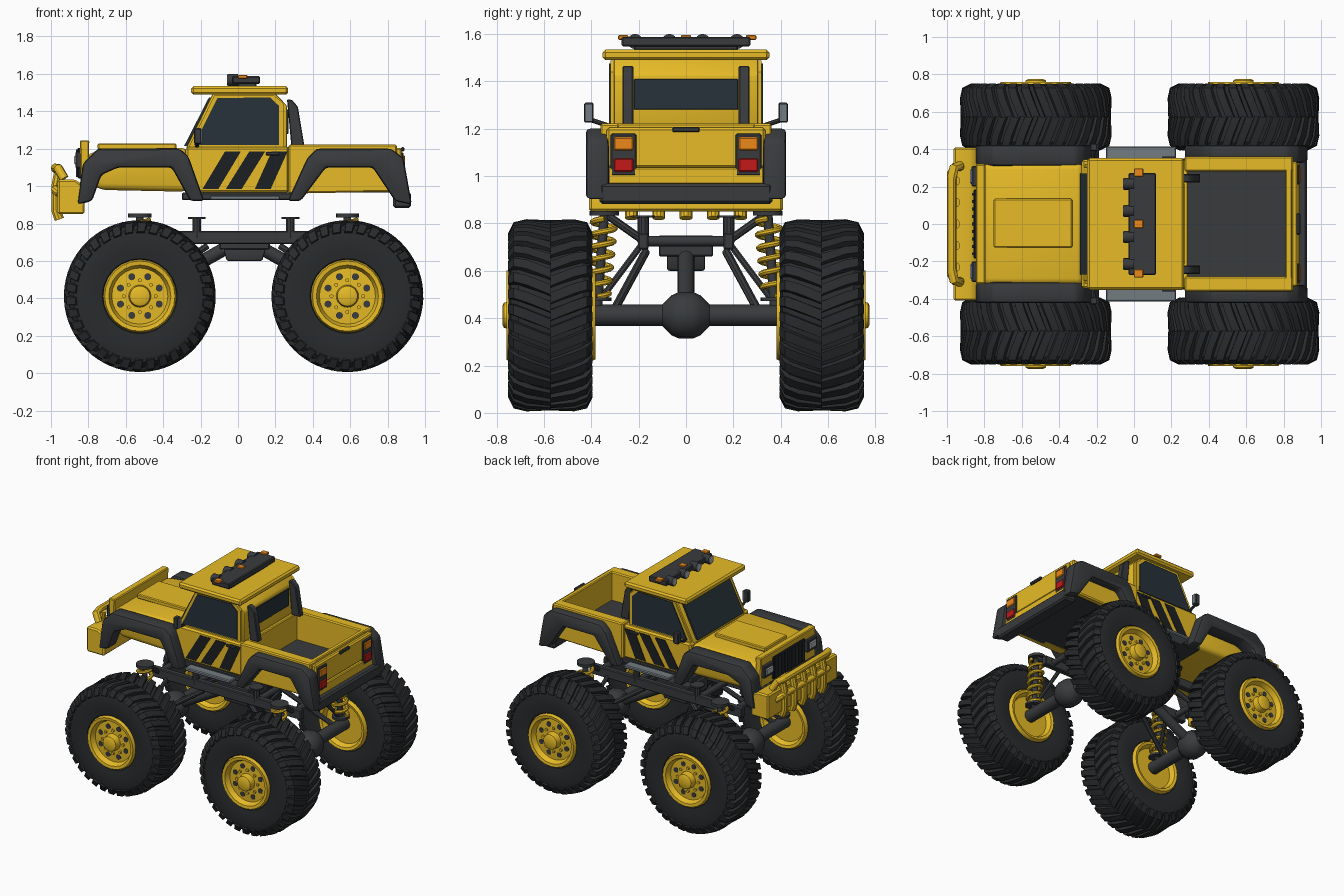
import bpy, bmesh, math
from mathutils import Vector

if "Cube" in bpy.data.objects:
    bpy.data.objects.remove(bpy.data.objects["Cube"])

def mat(name, c):
    m = bpy.data.materials.new(name)
    m.diffuse_color = (*c, 1)
    m.use_nodes = True
    m.node_tree.nodes["Principled BSDF"].inputs["Base Color"].default_value = m.diffuse_color
    return m

YEL = mat("yellow_paint", (0.80, 0.50, 0.02))
DRK = mat("dark_plastic", (0.040, 0.043, 0.047))
RUB = mat("rubber", (0.022, 0.024, 0.026))
GLS = mat("glass", (0.02, 0.032, 0.042))
BLK = mat("black_stripe", (0.012, 0.014, 0.016))
GRY = mat("grey_metal", (0.17, 0.20, 0.22))
ORG = mat("orange_lens", (0.85, 0.25, 0.01))
RED = mat("red_lens", (0.55, 0.01, 0.01))
WHT = mat("clear_lens", (0.45, 0.48, 0.5))

def finish(name, bm, m, bevel=0, seg=2):
    bmesh.ops.recalc_face_normals(bm, faces=bm.faces)
    if bevel:
        edges = [e for e in bm.edges if e.calc_face_angle(0) > 0.3]
        bmesh.ops.bevel(bm, geom=edges, offset=bevel, segments=seg, affect='EDGES', profile=0.5)
    me = bpy.data.meshes.new(name)
    bm.to_mesh(me)
    bm.free()
    me.materials.append(m)
    ob = bpy.data.objects.new(name, me)
    bpy.context.collection.objects.link(ob)
    return ob

def prism(name, pts, y0, y1, m, bevel=0, seg=2):
    """Extrude an (x, z) outline from y0 to y1."""
    bm = bmesh.new()
    f = bm.faces.new([bm.verts.new((x, y0, z)) for x, z in pts])
    g = bmesh.ops.extrude_face_region(bm, geom=[f])["geom"]
    bmesh.ops.translate(bm, vec=(0, y1 - y0, 0), verts=[v for v in g if isinstance(v, bmesh.types.BMVert)])
    return finish(name, bm, m, bevel, seg)

def box(name, x0, x1, y0, y1, z0, z1, m, bevel=0.006):
    return prism(name, [(x0, z0), (x1, z0), (x1, z1), (x0, z1)], y0, y1, m, bevel, 1)

def rod(name, a, b, r, m, sides=12, r2=None):
    a, b = Vector(a), Vector(b)
    bm = bmesh.new()
    bmesh.ops.create_cone(bm, cap_ends=True, segments=sides, radius1=r, radius2=r if r2 is None else r2, depth=(b - a).length)
    bm.transform((b - a).to_track_quat('Z', 'Y').to_matrix().to_4x4())
    bmesh.ops.translate(bm, vec=(a + b) / 2, verts=bm.verts)
    return finish(name, bm, m)

def tube(name, pts, r, m, res=3):
    cu = bpy.data.curves.new(name, 'CURVE')
    cu.dimensions = '3D'
    cu.bevel_depth, cu.bevel_resolution, cu.use_fill_caps = r, res, True
    sp = cu.splines.new('POLY')
    sp.points.add(len(pts) - 1)
    for p, c in zip(sp.points, pts):
        p.co = (*c, 1)
    tmp = bpy.data.objects.new(name, cu)
    me = bpy.data.meshes.new_from_object(tmp)
    bpy.data.objects.remove(tmp)
    me.materials.clear()
    me.materials.append(m)
    ob = bpy.data.objects.new(name, me)
    bpy.context.collection.objects.link(ob)
    return ob

def lathe(name, prof, loc, s, m, n=40, closed=False):
    """Turn an (r, y) profile around the axle; s flips it to either side."""
    bm = bmesh.new()
    rings = [[bm.verts.new((loc[0] + r * math.cos(2 * math.pi * i / n), loc[1] + s * y,
              loc[2] + r * math.sin(2 * math.pi * i / n))) for i in range(n)] for r, y in prof]
    for k in range(len(prof) if closed else len(prof) - 1):
        p, q = rings[k], rings[(k + 1) % len(prof)]
        for i in range(n):
            bm.faces.new((p[i], p[(i + 1) % n], q[(i + 1) % n], q[i]))
    if not closed:
        bm.faces.new(rings[0])
        bm.faces.new(rings[-1])
    return finish(name, bm, m)

def tread(name, loc, s, n=34):
    """Two rows of slanted lugs wrapping over the tyre shoulders."""
    secs = [(0.0, .402, 0.0, .375, 0), (.10, .406, .10, .375, .10), (.155, .393, .145, .365, .15), (.179, .345, .165, .335, .17)]
    bm = bmesh.new()
    for i in range(n):
        for row in (1, -1):
            base = 2 * math.pi * (i + (row > 0) * 0.5) / n
            rings = []
            for yo, ro, yi, ri, a in secs:
                ring = []
                for y, r, w in ((yo, ro, -.055), (yo, ro, .055), (yi, ri, .07), (yi, ri, -.07)):
                    t = base + a + w
                    ring.append(bm.verts.new((loc[0] + r * math.cos(t), loc[1] + s * row * y, loc[2] + r * math.sin(t))))
                rings.append(ring)
            for p, q in zip(rings, rings[1:]):
                for j in range(4):
                    bm.faces.new((p[j], p[(j + 1) % 4], q[(j + 1) % 4], q[j]))
            bm.faces.new(rings[0])
            bm.faces.new(rings[-1])
    return finish(name, bm, RUB)

# Wheels, axles and suspension
half = [(.185, .15), (.20, .168), (.25, .175), (.31, .176), (.355, .166), (.38, .135), (.386, .05)]
tyre = half + [(r, -y) for r, y in reversed(half)]
rim = [(.04, .202), (.054, .195), (.06, .15), (.15, .145), (.166, .182), (.188, .185), (.196, .165),
       (.196, -.17), (.186, -.19), (.166, -.185), (.15, -.15), (.05, -.15)]
AZ = 0.412
for end, ax, d in (("front", -0.525, 1), ("rear", 0.585, -1)):
    for side, s in (("right", -1), ("left", 1)):
        tag = f"{end}_{side}"
        c = (ax, s * 0.573, AZ)
        lathe(f"tyre_{tag}", tyre, c, s, RUB, 48, True)
        tread(f"tread_{tag}", c, s)
        lathe(f"rim_{tag}", rim, c, s, YEL, 24)
        for i in range(8):
            t = 2 * math.pi * (i + .5) / 8
            x, z = ax + .112 * math.cos(t), AZ + .112 * math.sin(t)
            rod(f"rim_hole_{tag}", (x, s * .70, z), (x, s * .723, z), .019, DRK, 10)
            t += math.pi / 8
            x, z = ax + .085 * math.cos(t), AZ + .085 * math.sin(t)
            rod(f"wheel_nut_{tag}", (x, s * .71, z), (x, s * .733, z), .011, YEL, 6)
        # coil spring with damper and cap
        turns = [(ax + .048 * math.cos(k * math.pi / 6), s * (.375 - .03 * k / 72) + .048 * math.sin(k * math.pi / 6),
                  .49 + .33 * k / 72) for k in range(73)]
        tube(f"spring_{tag}", turns, .013, YEL, 2)
        rod(f"damper_{tag}", (ax, s * .375, .44), (ax, s * .345, .84), .02, DRK)
        rod(f"spring_cap_{tag}", (ax, s * .345, .833), (ax, s * .345, .853), .062, DRK, 16)
        rod(f"spring_seat_{tag}", (ax, s * .375, .472), (ax, s * .375, .488), .06, DRK, 16)
        rod(f"tower_{tag}", (ax, s * .17, .72), (ax, s * .34, .84), .017, DRK, 8)
        rod(f"lower_link_{tag}", (ax + d * .08, s * .18, .72), (ax, s * .36, .48), .014, DRK, 8)
        rod(f"long_link_{tag}", (ax + d * .36, s * .17, .68), (ax, s * .30, .44), .018, DRK, 8)
        rod(f"frame_post_{tag}", (ax + d * .305, s * .18, .72), (ax + d * .305, s * .18, .825), .024, DRK, 10)
        rod(f"post_cap_{tag}", (ax + d * .305, s * .18, .825), (ax + d * .305, s * .18, .834), .05, DRK, 10)
    rod(f"axle_{end}", (ax, -.42, AZ), (ax, .42, AZ), .045, DRK, 16)
    lathe(f"differential_{end}", [(.045, -.10), (.085, -.06), (.098, -.03), (.098, .03), (.085, .06), (.045, .10)], (ax, 0, AZ), 1, DRK, 16)
    rod(f"drive_shaft_{end}", (ax, 0, AZ), (.03 - d * .11, 0, .66), .036, DRK)
    rod(f"cross_member_{end}", (ax, -.18, .725), (ax, .18, .725), .022, DRK)
    rod(f"mid_cross_member_{end}", (ax + d * .305, -.18, .725), (ax + d * .305, .18, .725), .022, DRK)

# Chassis frame
for s in (-1, 1):
    box("frame_rail", -.60, .66, s * .18 - .022, s * .18 + .022, .69, .76, DRK)
box("gearbox", -.10, .17, -.115, .115, .66, .75, DRK)
prism("gearbox_sump", [(-.06, .60), (.13, .60), (.15, .67), (-.08, .67)], -.08, .08, DRK, .01)

# Hood and grille
prism("hood", [(-.81, 1.03), (-.74, .98), (-.27, .97), (-.27, 1.205), (-.60, 1.20), (-.81, 1.175)], -.325, .325, YEL, .035, 3)
box("hood_panel", -.75, -.33, -.125, .135, 1.195, 1.228, YEL)
prism("grille_shell", [(-.84, 1.02), (-.80, 1.02), (-.795, 1.245), (-.845, 1.245)], -.32, .32, YEL, .006, 1)
box("grille", -.858, -.83, -.185, .185, 1.04, 1.205, BLK)
for k in range(9):
    y = -.16 + .04 * k
    box("grille_slat", -.866, -.85, y - .007, y + .007, 1.05, 1.195, DRK, 0)

# Cab
box("cab_lower", -.28, .275, -.345, .345, .965, 1.21, YEL, .012)
box("cab_floor", -.30, .33, -.35, .35, .925, .965, DRK)
prism("cab_upper", [(-.28, 1.20), (-.135, 1.495), (.20, 1.495), (.262, 1.43), (.262, 1.20)], -.305, .305, YEL, .01)
prism("windshield", [(-.288, 1.215), (-.155, 1.475), (-.14, 1.47), (-.27, 1.215)], -.27, .27, GLS)
box("rear_window", .25, .269, -.22, .22, 1.28, 1.41, GLS, .003)
box("roof", -.25, .268, -.352, .352, 1.489, 1.534, YEL, .012)

# Roof light bar
box("light_bar_base", .0, .10, -.22, .22, 1.53, 1.555, DRK)
box("light_bar", -.03, .118, -.272, .272, 1.547, 1.588, DRK)
for y in (-.215, -.07, .07, .215):
    rod("roof_light", (-.055, y, 1.568), (.0, y, 1.568), .032, DRK, 16)
    rod("roof_light_lens", (-.06, y, 1.568), (-.05, y, 1.568), .026, WHT, 16)
for y in (-.265, 0, .275):
    box("roof_marker", .0, .05, y - .022, y + .022, 1.575, 1.595, ORG, .004)

# Cargo bed
box("bed_floor", .27, .86, -.33, .33, .965, 1.01, DRK)
box("bed_front_wall", .262, .29, -.34, .34, .97, 1.21, YEL)
box("tailgate", .81, .845, -.34, .34, .97, 1.222, YEL)
box("tailgate_panel", .84, .875, -.335, .335, 1.035, 1.205, YEL, .01)
box("tailgate_handle", .87, .89, -.058, .058, 1.185, 1.208, DRK)
box("tailgate_sill", .84, .885, -.33, .33, .965, 1.035, YEL)
box("rear_bumper", .83, .925, -.365, .365, .882, .968, DRK, .012)

# Front bumper with guard tubes
prism("front_bumper", [(-.965, .85), (-.82, .85), (-.82, 1.0), (-.87, 1.035), (-.965, 1.035)], -.41, .41, YEL, .01, 1)
tube("guard_bar", [(-.93, -.31, 1.04), (-.962, -.30, 1.095), (-.975, -.24, 1.095), (-.975, .24, 1.095),
                   (-.962, .30, 1.095), (-.93, .31, 1.04)], .026, YEL)
tube("guard_lower_bar", [(-.95, -.31, .96), (-.975, -.27, .98), (-.975, .27, .98), (-.95, .31, .96)], .025, YEL)
for k in range(-2, 3):
    tube("guard_finger", [(-.955, k * .115, 1.09), (-.972, k * .115, 1.0), (-.972, k * .115, .87), (-.955, k * .115, .822)], .027, YEL)

front_flare = [(-.86, .90), (-.83, 1.12), (-.75, 1.20), (-.31, 1.20), (-.265, 1.16), (-.18, .92),
               (-.255, .92), (-.355, 1.10), (-.64, 1.10), (-.73, 1.06), (-.78, .92)]
rear_flare = [(.265, .92), (.37, 1.15), (.42, 1.20), (.82, 1.20), (.885, 1.15), (.93, .90),
              (.84, .92), (.72, 1.10), (.47, 1.10), (.335, .92)]
for side, s in (("right", -1), ("left", 1)):
    def sbox(name, x0, x1, y0, y1, z0, z1, m, bevel=0.006):
        return box(f"{name}_{side}", x0, x1, *sorted((s * y0, s * y1)), z0, z1, m, bevel)

    def sprism(name, pts, y0, y1, m, bevel=0, seg=2):
        return prism(f"{name}_{side}", pts, *sorted((s * y0, s * y1)), m, bevel, seg)

    # fender flares and bed side
    sprism("front_flare", front_flare, .31, .423, DRK, .018)
    sprism("rear_flare", rear_flare, .325, .423, DRK, .018)
    sprism("bed_side", [(.27, .96), (.82, .97), (.85, 1.03), (.85, 1.222), (.27, 1.222)], .282, .362, YEL, .008, 1)
    # side window, frame and door stripes
    sprism("window_frame", [(-.265, 1.205), (-.125, 1.488), (.19, 1.488), (.245, 1.44), (.245, 1.205)], .30, .318, YEL)
    sprism("side_window", [(-.235, 1.22), (-.11, 1.47), (.17, 1.475), (.218, 1.43), (.22, 1.22)], .30, .325, GLS)
    for x0, x1 in ((-.19, -.07), (-.065, .06), (.09, .18)):
        sprism("door_stripe", [(x0, .985), (x0 + .085, .985), (x1 + .085, 1.185), (x1, 1.185)], .34, .349, BLK)
    sbox("door_handle", .15, .22, .345, .36, 1.165, 1.182, DRK, .003)
    # step, mirror and bed brace
    sbox("side_step", -.15, .225, .33, .415, .925, .95, GRY)
    sbox("mirror", -.235, -.195, .39, .43, 1.225, 1.31, DRK)
    sbox("mirror_glass", -.198, -.19, .394, .426, 1.232, 1.303, GRY, 0)
    rod(f"mirror_arm_{side}", (-.22, s * .32, 1.21), (-.215, s * .41, 1.24), .01, DRK, 8)
    sprism("bed_brace", [(.262, 1.465), (.29, 1.46), (.32, 1.425), (.355, 1.215), (.285, 1.215)], .222, .268, DRK, .005, 1)
    # lamps
    sbox("headlight_housing", -.868, -.83, .20, .31, 1.095, 1.185, DRK)
    sbox("headlight", -.876, -.86, .215, .295, 1.115, 1.165, WHT)
    sbox("tail_lamp_housing", .86, .886, .21, .318, 1.00, 1.18, DRK)
    sbox("tail_lamp_orange", .87, .894, .222, .305, 1.108, 1.165, ORG)
    sbox("tail_lamp_red", .87, .894, .222, .305, 1.018, 1.075, RED)

# Smooth shading with crisp edges
bpy.ops.object.select_all(action='SELECT')
bpy.context.view_layer.objects.active = bpy.context.selected_objects[0]
bpy.ops.object.shade_smooth_by_angle(angle=math.radians(32))
